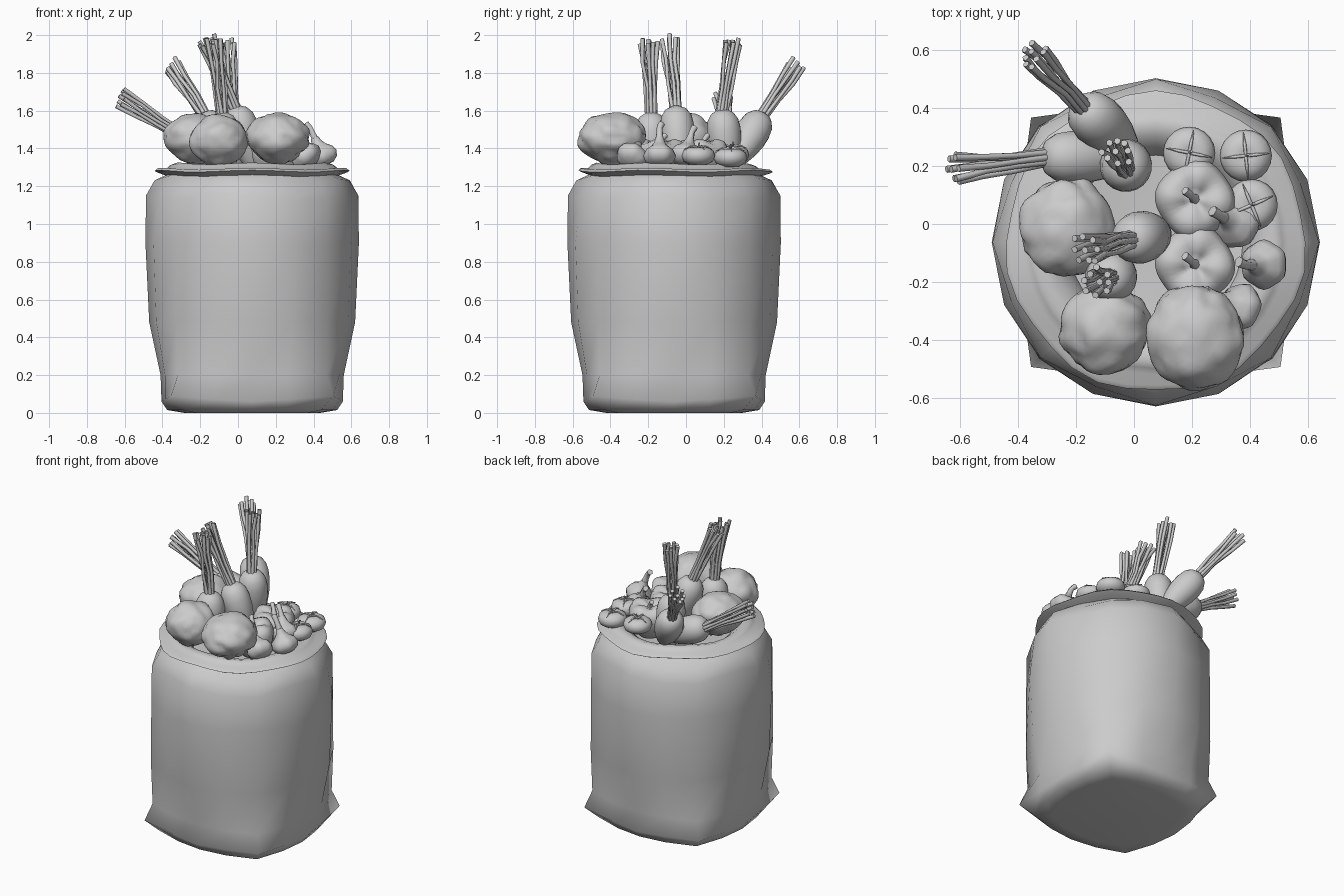
import bpy, bmesh, math, random
from mathutils import Vector, noise

if "Cube" in bpy.data.objects:
    bpy.data.objects.remove(bpy.data.objects["Cube"])

random.seed(4)
CX, CY = 0.075, -0.063            # sack axis


def finish(ob, angle=50):
    bpy.ops.object.select_all(action='DESELECT')
    ob.select_set(True)
    bpy.context.view_layer.objects.active = ob
    bpy.ops.object.shade_smooth_by_angle(angle=math.radians(angle))
    return ob


def lathe(name, prof, n, origin, axis=(0, 0, 1), shape=None, angle=50):
    """Revolve (radius, height) pairs about an axis; shape(a, r, z) -> (r, z) adds lobes and folds."""
    bm = bmesh.new()
    rings = []
    for r, z in prof:
        if r == 0:
            rings.append([bm.verts.new((0, 0, z))])
            continue
        ring = []
        for k in range(n):
            a = 2 * math.pi * k / n
            rr, zz = shape(a, r, z) if shape else (r, z)
            ring.append(bm.verts.new((rr * math.cos(a), rr * math.sin(a), zz)))
        rings.append(ring)
    for p, q in zip(rings, rings[1:]):
        for k in range(n):
            j = (k + 1) % n
            if len(p) == 1:
                bm.faces.new((p[0], q[j], q[k]))
            elif len(q) == 1:
                bm.faces.new((p[k], p[j], q[0]))
            else:
                bm.faces.new((p[k], p[j], q[j], q[k]))
    bmesh.ops.recalc_face_normals(bm, faces=bm.faces)
    me = bpy.data.meshes.new(name)
    bm.to_mesh(me)
    bm.free()
    ob = bpy.data.objects.new(name, me)
    bpy.context.collection.objects.link(ob)
    ob.location = origin
    ob.rotation_euler = Vector(axis).to_track_quat('Z', 'Y').to_euler()
    return finish(ob, angle)


def sticks(name, paths, radius):
    """Thin tubes along lists of (point, thickness factor)."""
    cu = bpy.data.curves.new(name, 'CURVE')
    cu.dimensions = '3D'
    cu.bevel_depth = radius
    cu.bevel_resolution = 1
    cu.use_fill_caps = True
    for path in paths:
        sp = cu.splines.new('POLY')
        sp.points.add(len(path) - 1)
        for i, (p, s) in enumerate(path):
            sp.points[i].co = (*p, 1)
            sp.points[i].radius = s
    ob = bpy.data.objects.new(name, cu)
    bpy.context.collection.objects.link(ob)
    return ob


# Sack: square base with pinched corners, round body, gathered neck
def sack_shape(a, r, z):
    square = r / max(abs(math.cos(a)), abs(math.sin(a)))
    corner = abs(math.sin(2 * a)) ** 3
    w = 0.42 + 0.22 * corner if 0.04 < z < 0.12 else 0.36 if z < 0.3 else 0.1 if z < 0.6 else 0
    rr = r + w * (square - r)
    if 0.04 < z < 0.1:
        z += 0.03 * corner
    if 1.1 < z < 1.24:             # uneven shoulder folds
        rr += 0.012 * math.cos(8 * a)
        z += 0.02 * math.cos(4 * a + 1)
    return rr, z


lathe("sack", [(0, 0.015), (0.36, 0.0), (0.45, 0.015), (0.48, 0.06), (0.485, 0.2), (0.545, 0.48),
               (0.565, 0.9), (0.55, 1.14), (0.505, 1.22), (0.45, 1.262)], 16, (CX, CY, 0),
      shape=sack_shape, angle=60)


# Rolled rim with a crinkled edge, and inner lining
def rim_shape(a, r, z):
    return r + (0.008 * math.sin(7 * a) if r > 0.48 else 0), z + 0.005 * math.sin(5 * a)


lathe("sack_rim", [(0.45, 1.255), (0.50, 1.272), (0.515, 1.28), (0.50, 1.292), (0.455, 1.292),
                   (0.435, 1.31), (0.41, 1.32), (0.37, 1.31), (0.32, 1.27), (0.30, 1.2),
                   (0, 1.18)], 32, (CX, CY, 0), shape=rim_shape, angle=60)

# Cauliflower heads
for i, (x, y, z, rx, ry, rz) in enumerate([(-0.23, -0.015, 1.45, 0.16, 0.17, 0.135),
                                           (-0.10, -0.36, 1.435, 0.155, 0.155, 0.138),
                                           (0.21, -0.39, 1.45, 0.165, 0.18, 0.138)]):
    bpy.ops.mesh.primitive_ico_sphere_add(subdivisions=4, radius=1, location=(x, y, z))
    ob = bpy.context.object
    ob.name = f"cauliflower_{i + 1}"
    for v in ob.data.vertices:
        d = v.co.normalized()
        bump = abs(noise.noise(d * 1.4 + Vector((i * 7.3, 2, 5))))
        fine = noise.noise(d * 3.5 + Vector((i, 9, 1)))
        k = 0.97 + 0.18 * bump + 0.04 * fine
        flat = k * (1 + 0.35 * (d.z + 0.2)) if d.z < -0.2 else k   # narrower stalk side
        v.co = (d.x * flat * rx, d.y * flat * ry, d.z * k * rz)
    finish(ob)

# Carrots: crown point, tip of the leaf stalks, direction of the root
carrots = [((-0.03, 0.19, 1.60), (-0.06, 0.25, 1.97), (0.02, 0.10, -1)),
           ((-0.015, -0.055, 1.615), (-0.165, -0.085, 1.97), (0.33, 0.08, -1)),
           ((-0.085, -0.185, 1.585), (-0.125, -0.2, 1.97), (0.05, 0.03, -1)),
           ((-0.18, 0.405, 1.575), (-0.35, 0.585, 1.84), (0.55, -0.5, -0.85)),
           ((-0.31, 0.23, 1.475), (-0.615, 0.19, 1.665), (1, 0.0, -0.42))]
for i, (crown, tip, down) in enumerate(carrots):
    lathe(f"carrot_{i + 1}", [(0, 0), (0.03, 0.003), (0.06, -0.015), (0.082, -0.05), (0.09, -0.1),
                              (0.088, -0.16), (0.075, -0.23), (0.05, -0.31), (0.025, -0.37), (0, -0.39)],
          20, crown, -Vector(down))
    c, t = Vector(crown), Vector(tip)
    d = (t - c).normalized()
    u = d.orthogonal().normalized()
    w = d.cross(u)
    paths = []
    for k in range(9):
        a = 2 * math.pi * k / 8
        s = 0 if k == 8 else 1
        out = (u * math.cos(a) + w * math.sin(a)) * s
        jit = [u * random.uniform(-.008, .008) + w * random.uniform(-.008, .008) for _ in range(3)]
        end = t + d * random.uniform(-0.02, 0.02)
        paths.append([(c + out * 0.022 - d * 0.02, 1.1),
                      (c.lerp(t, 0.35) + out * 0.027 + jit[0], 0.9),
                      (c.lerp(t, 0.7) + out * 0.037 + jit[1], 1),
                      (end + out * 0.045 + jit[2], 1.15)])
    sticks(f"carrot_stalks_{i + 1}", paths, 0.0105)

# Tomatoes with cross-shaped leaves
for i, (x, y, z) in enumerate([(0.19, 0.245, 1.365), (0.385, 0.235, 1.35), (0.405, 0.065, 1.36)]):
    lathe(f"tomato_{i + 1}", [(0, -0.05), (0.045, -0.047), (0.078, -0.028), (0.09, 0), (0.082, 0.027),
                              (0.052, 0.046), (0.02, 0.046), (0, 0.038)], 20, (x, y, z))
    c = Vector((x, y, z))
    leaves = []
    for k in range(4):
        a = math.pi * k / 2 + 0.3 * (i - 1) + 0.1
        o = Vector((math.cos(a), math.sin(a), 0))
        leaves.append([(c + Vector((0, 0, .045)), 1.2), (c + o * .04 + Vector((0, 0, .053)), 1.1),
                       (c + o * .08 + Vector((0, 0, .035)), 0.3)])
    leaves.append([(c + Vector((0, 0, .04)), 1), (c + Vector((.008, .005, .07)), 1)])
    sticks(f"tomato_leaves_{i + 1}", leaves, 0.005)


# Bell peppers with dimpled, lobed tops
def pepper_shape(a, r, z):
    lobe = math.cos(4 * a + 0.6)
    return r * (1 + 0.04 * lobe), z + (0.008 * lobe if z > 0 else 0)


for i, (x, y, z) in enumerate([(0.21, 0.085, 1.36), (0.21, -0.14, 1.36)]):
    lathe(f"pepper_{i + 1}", [(0, -0.13), (0.06, -0.13), (0.1, -0.09), (0.127, -0.02), (0.134, 0.03),
                              (0.115, 0.07), (0.075, 0.083), (0.04, 0.07), (0, 0.05)], 32, (x, y, z),
          shape=pepper_shape)
    c = Vector((x, y, z))
    sticks(f"pepper_stem_{i + 1}", [[(c + Vector((0, 0, .045)), 1.5), (c + Vector((-.01, .01, .085)), 0.9),
                                     (c + Vector((-.035, .03, .11)), 1.1)]], 0.014)


# Garlic bulbs with bent necks
def garlic_shape(a, r, z):
    return r * (1 + (0.04 * math.cos(6 * a) if r > 0.04 else 0)), z


for i, (c, t) in enumerate([((0.445, -0.14, 1.365), (0.375, -0.14, 1.525)),
                            ((0.36, -0.285, 1.36), (0.26, -0.24, 1.46)),
                            ((0.35, 0.0, 1.365), (0.285, 0.035, 1.505))]):
    c, t = Vector(c), Vector(t)
    n = (t - c).normalized()
    lathe(f"garlic_{i + 1}", [(0, -0.058), (0.045, -0.055), (0.073, -0.035), (0.084, -0.005),
                              (0.072, 0.025), (0.045, 0.048), (0.03, 0.07), (0.02, 0.1), (0, 0.103)],
          24, c, n, garlic_shape)
    sticks(f"garlic_neck_{i + 1}", [[(c + n * 0.08, 1.5), (c + n * 0.12, 1.1), (t - n * 0.02, 1.0),
                                     (t + Vector((-0.015, 0.01, 0.005)), 1.2)]], 0.016)
